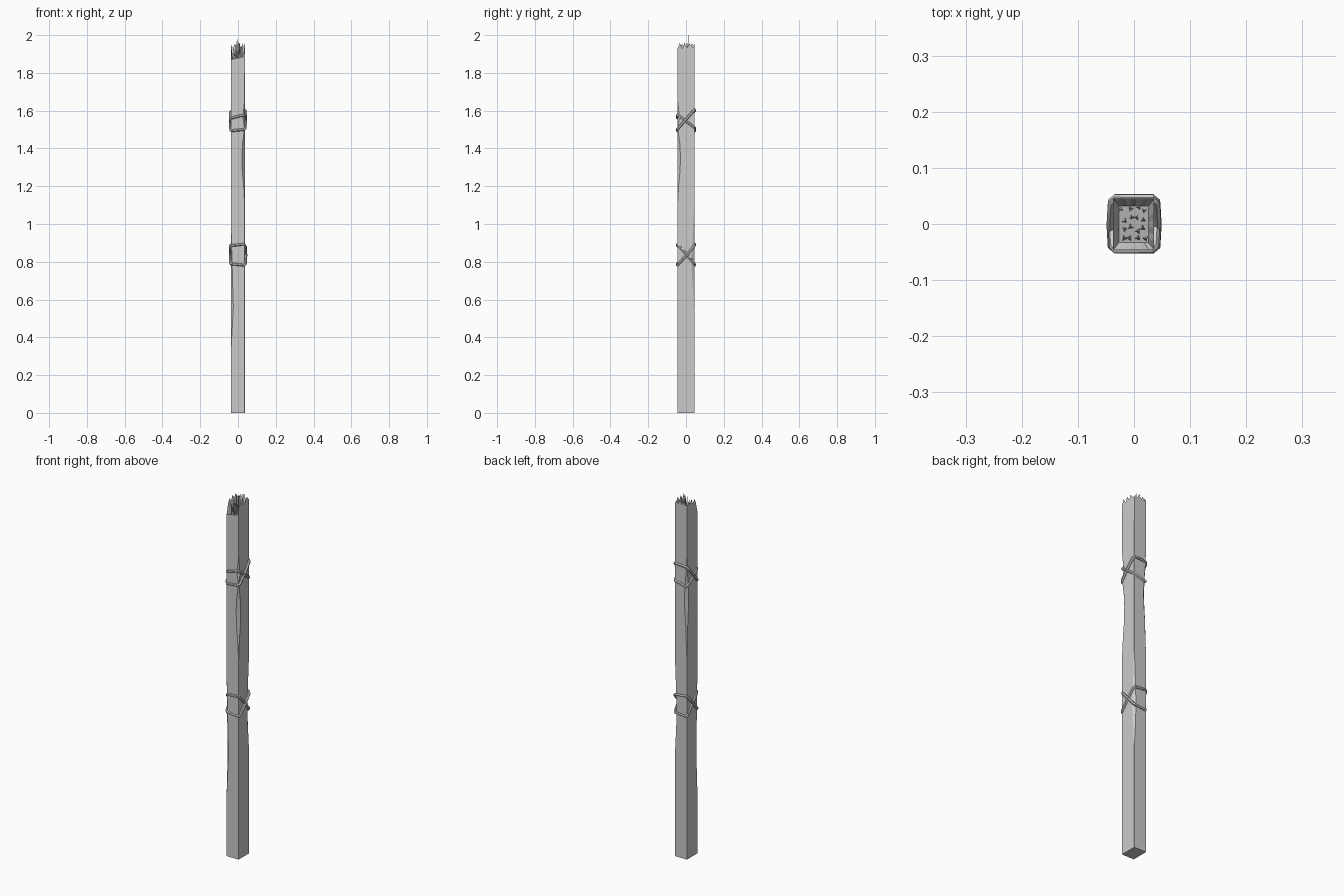
import bpy, bmesh, math, random
from mathutils import Vector

random.seed(7)
cube = bpy.data.objects.get("Cube")
if cube:
    bpy.data.objects.remove(cube, do_unlink=True)

X0, X1, Y0, Y1 = -0.037, 0.036, -0.046, 0.045
NECK = 1.8


def material(name, value):
    mat = bpy.data.materials.new(name)
    mat.use_nodes = True
    col = (value, value, value, 1)
    mat.diffuse_color = col
    mat.node_tree.nodes["Principled BSDF"].inputs["Base Color"].default_value = col
    return mat


grey = material("weathered_grey", 0.6)


def finish(bm, name):
    bmesh.ops.recalc_face_normals(bm, faces=bm.faces)
    mesh = bpy.data.meshes.new(name)
    bm.to_mesh(mesh)
    bm.free()
    mesh.materials.append(grey)
    obj = bpy.data.objects.new(name, mesh)
    bpy.context.collection.objects.link(obj)
    return obj


def bridge(bm, low, high):
    n = len(low)
    for i in range(n):
        j = (i + 1) % n
        bm.faces.new((low[i], low[j], high[j], high[i]))


# Post: rings whose corners are cut back where the edges are chipped
# Each chip: bottom, widest height, top, cut along x, cut along y
corners = [(X0, Y0), (X1, Y0), (X1, Y1), (X0, Y1)]
chips = [
    [(0.34, 0.57, 0.98, 0.015, 0.012)],
    [(1.08, 1.36, 1.53, 0.018, 0.02), (1.5, 1.56, 1.67, 0.012, 0.014)],
    [(0.55, 0.8, 1.1, 0.014, 0.022)],
    [(1.1, 1.42, 1.66, 0.016, 0.016)],
]


def chip_size(corner, z):
    cx = cy = 0.0004
    for bottom, peak, top, dx, dy in chips[corner]:
        if bottom < z < top:
            t = (z - bottom) / (peak - bottom) if z < peak else (top - z) / (top - peak)
            cx, cy = max(cx, dx * t), max(cy, dy * t)
    rough = random.uniform(0.75, 1.1) if cx > 0.001 else 1
    return cx * rough, cy * rough


levels = {0, NECK}
for group in chips:
    for chip in group:
        levels.update(chip[:3])
levels.update((0.7, 0.9, 1.2, 1.28))

bm = bmesh.new()
rings = []
for z in sorted(levels):
    ring = []
    for i, (x, y) in enumerate(corners):
        cx, cy = chip_size(i, z)
        along_x = (x - math.copysign(cx, x), y, z)
        along_y = (x, y - math.copysign(cy, y), z)
        pair = (along_y, along_x) if i % 2 == 0 else (along_x, along_y)
        ring += [bm.verts.new(p) for p in pair]
    rings.append(ring)
for low, high in zip(rings, rings[1:]):
    bridge(bm, low, high)
bm.faces.new(rings[0])
finish(bm, "post")

# Broken top: jagged walls around a sunken floor, lower at the front
STEPS = 7
wall_heights = [(1.87, 1.885), (1.925, 1.94), (1.935, 1.935), (1.94, 1.92)]
bm = bmesh.new()
base, rim, floor = [], [], []
for side, (start, end) in enumerate(wall_heights):
    a, b = Vector(corners[side]), Vector(corners[(side + 1) % 4])
    for k in range(STEPS):
        t = k / STEPS
        p = a.lerp(b, t)
        jag = 0.003 * (k % 2) if side == 0 else random.uniform(0.012, 0.035) * (k % 2)
        z = start + (end - start) * t + jag
        base.append(bm.verts.new((p.x, p.y, NECK)))
        rim.append(bm.verts.new((p.x, p.y, z)))
        floor.append(bm.verts.new((p.x * 0.72, p.y * 0.72, 1.865 + 0.2 * p.y)))
bridge(bm, base, rim)
bridge(bm, rim, floor)
bm.faces.new(floor)
finish(bm, "splintered_top")

# Splinters standing on the floor
bm = bmesh.new()
for row in range(4):
    for col in range(4):
        x = -0.02 + 0.013 * col + random.uniform(-0.004, 0.004)
        y = -0.027 + 0.018 * row + random.uniform(-0.004, 0.004)
        tip_z = 2.0 if (row, col) == (2, 1) else random.uniform(1.925, 1.98)
        spin = random.uniform(0, math.tau)
        foot = [bm.verts.new((x + 0.006 * math.cos(spin + a), y + 0.006 * math.sin(spin + a), 1.85))
                for a in (0, math.tau / 3, 2 * math.tau / 3)]
        tip = bm.verts.new((x + random.uniform(-0.003, 0.003), y, tip_z))
        for i in range(3):
            bm.faces.new((foot[i], foot[(i + 1) % 3], tip))
        bm.faces.new(foot)
finish(bm, "splinters")


# Ropes: tilted loops that cross on the two sides of the post
def rope(name, front_z, back_z, lean, bulge):
    curve = bpy.data.curves.new(name, "CURVE")
    curve.dimensions = "3D"
    curve.bevel_depth = 0.0075
    curve.bevel_resolution = 1
    spline = curve.splines.new("POLY")
    half_x, half_y = 0.037 + bulge, 0.046
    path = [(-0.032, -half_y), (0.032, -half_y), (half_x, -0.039), (half_x + 0.002, 0),
            (half_x, 0.039), (0.032, half_y), (-0.032, half_y), (-half_x, 0.039),
            (-half_x - 0.002, 0), (-half_x, -0.039)]
    spline.points.add(len(path) - 1)
    for point, (x, y) in zip(spline.points, path):
        t = (y + half_y) / (2 * half_y)
        point.co = (x, y, front_z + (back_z - front_z) * t + lean * x, 1)
    spline.use_cyclic_u = True
    obj = bpy.data.objects.new(name, curve)
    bpy.context.collection.objects.link(obj)
    bpy.ops.object.select_all(action="DESELECT")
    obj.select_set(True)
    bpy.context.view_layer.objects.active = obj
    bpy.ops.object.convert(target="MESH")
    mesh = bpy.context.object.data
    mesh.materials.clear()
    mesh.materials.append(grey)
    bpy.ops.object.shade_smooth_by_angle(angle=math.radians(50))


rope("upper_rope_falling", 1.57, 1.5, 0.25, 0.0)
rope("upper_rope_rising", 1.497, 1.603, 0.1, 0.003)
rope("lower_rope_falling", 0.89, 0.785, 0.1, 0.0)
rope("lower_rope_rising", 0.785, 0.89, -0.1, 0.003)
